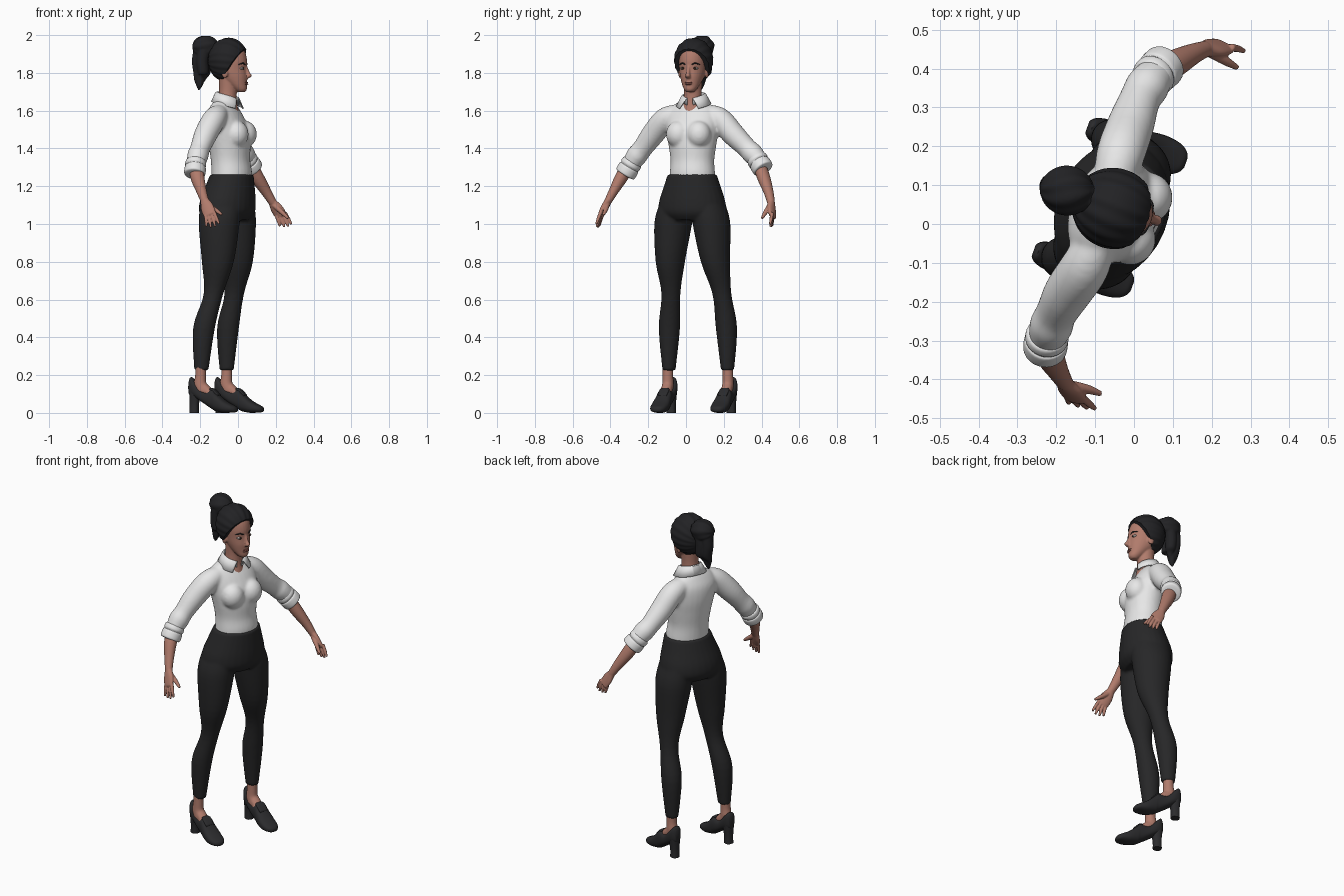
import bpy, bmesh, math
from mathutils import Vector, Matrix

if "Cube" in bpy.data.objects:
    bpy.data.objects.remove(bpy.data.objects["Cube"])

Z = Vector((0, 0, 1))


def material(name, r, g, b):
    m = bpy.data.materials.new(name)
    m.use_nodes = True
    m.diffuse_color = (r, g, b, 1)
    m.node_tree.nodes["Principled BSDF"].inputs["Base Color"].default_value = (r, g, b, 1)
    return m


SKIN = material("skin", .44, .2, .15)
HAIR = material("black hair", .016, .016, .018)
SHIRT = material("white cloth", .8, .8, .8)
TROUSER = material("charcoal cloth", .02, .02, .021)
SHOE = material("black leather", .024, .024, .026)
LIP = material("lip", .3, .1, .08)
EYE = material("eye white", .6, .55, .52)
IRIS = material("dark brown", .03, .015, .01)


class Frame:
    """Local forward / left / up frame turned about z."""
    def __init__(self, x, y, yaw):
        self.o = Vector((x, y, 0))
        self.rot = Matrix.Rotation(math.radians(yaw), 4, 'Z')
        self.f = self.rot @ Vector((1, 0, 0))
        self.s = self.rot @ Vector((0, 1, 0))

    def at(self, f, s, z):
        return self.o + self.f * f + self.s * s + Z * z


BODY = Frame(-.04, .035, -22)
HEAD = Frame(-.04, .037, -16)


def tube(bm, rings, axes=None, seg=28, steps=5, sq=1.0):
    """Closed smooth loft; each ring is (centre, radius a, radius b)."""
    keys = [[*c, a, b] for c, a, b in rings]
    rows = []
    for i in range(len(keys) - 1):
        p0, p1, p2 = keys[max(i - 1, 0)], keys[i], keys[i + 1]
        p3 = keys[min(i + 2, len(keys) - 1)]
        for k in range(steps):
            t = k / steps
            rows.append([b + .5 * t * (c - a + t * (2*a - 5*b + 4*c - d + t * (3*(b - c) + d - a)))
                         for a, b, c, d in zip(p0, p1, p2, p3)])
    rows.append(keys[-1])
    loops = []
    for i, r in enumerate(rows):
        c = Vector(r[:3])
        if axes:
            a, b = axes
        else:
            tan = (Vector(rows[min(i + 1, len(rows) - 1)][:3]) - Vector(rows[max(i - 1, 0)][:3])).normalized()
            a = (BODY.f - tan * BODY.f.dot(tan)).normalized()
            b = tan.cross(a)
        loop = []
        for k in range(seg):
            u, v = math.cos(math.tau * k / seg), math.sin(math.tau * k / seg)
            u, v = (math.copysign(abs(w) ** sq, w) for w in (u, v))
            loop.append(bm.verts.new(c + a * u * max(r[3], .001) + b * v * max(r[4], .001)))
        loops.append(loop)
    for p, q in zip(loops, loops[1:]):
        for k in range(seg):
            bm.faces.new((p[k], p[(k + 1) % seg], q[(k + 1) % seg], q[k]))
    bm.faces.new(loops[0][::-1])
    bm.faces.new(loops[-1])


def ball(bm, c, radii, frame=BODY, seg=24):
    m = Matrix.Translation(c) @ frame.rot @ Matrix.Diagonal((*radii, 1))
    return bmesh.ops.create_uvsphere(bm, u_segments=seg, v_segments=seg // 2, radius=1, matrix=m)["verts"]


def finish(bm, name, mat, voxel=0, smooth=3):
    bmesh.ops.recalc_face_normals(bm, faces=bm.faces)
    me = bpy.data.meshes.new(name)
    bm.to_mesh(me)
    bm.free()
    ob = bpy.data.objects.new(name, me)
    bpy.context.collection.objects.link(ob)
    me.materials.append(mat)
    if voxel:
        r = ob.modifiers.new("merge", 'REMESH')
        r.mode, r.voxel_size, r.use_smooth_shade = 'VOXEL', voxel, True
        s = ob.modifiers.new("soften", 'SMOOTH')
        s.factor, s.iterations = .5, smooth
    bpy.ops.object.select_all(action='DESELECT')
    ob.select_set(True)
    bpy.context.view_layer.objects.active = ob
    if voxel:
        bpy.ops.object.shade_smooth()
    else:
        bpy.ops.object.shade_smooth_by_angle(angle=math.radians(50))
    return ob


V = lambda x, y, z: Vector((x, y, z))
UP = (BODY.f, BODY.s)

# Shirt: torso, bust and sleeves merged into one cloth surface
SLEEVES = {
    "left": [(V(-.055, .1, 1.585), .05), (V(-.035, .178, 1.555), .062), (V(-.01, .25, 1.475), .061),
             (V(.015, .32, 1.405), .053), (V(.035, .355, 1.37), .056), (V(.06, .39, 1.33), .046)],
    "right": [(V(-.095, -.035, 1.585), .05), (V(-.125, -.108, 1.555), .062), (V(-.17, -.175, 1.475), .061),
              (V(-.2, -.23, 1.4), .053), (V(-.213, -.262, 1.36), .056), (V(-.225, -.295, 1.31), .046)]}
bm = bmesh.new()
tube(bm, [(V(x, .034, z), a, b) for z, x, a, b in (
    (1.2, -.035, .1, .125), (1.27, -.033, .105, .122), (1.34, -.04, .102, .118), (1.42, -.045, .108, .13),
    (1.5, -.055, .108, .143), (1.57, -.07, .09, .145), (1.62, -.075, .065, .115), (1.655, -.075, .045, .06))], UP)
for s in (-.058, .058):
    ball(bm, BODY.at(.058, s, 1.475), (.064, .066, .072))
for pts in SLEEVES.values():
    tube(bm, [(c, r, r) for c, r in pts])
finish(bm, "shirt", SHIRT, .008, 6)

# Rolled cuffs
for side, a, b in (("left", V(.04, .37, 1.352), V(.082, .412, 1.287)),
                   ("right", V(-.222, -.28, 1.335), V(-.23, -.325, 1.26))):
    bm = bmesh.new()
    tube(bm, [(a.lerp(b, t), r, r) for t, r in (
        (0, .04), (.08, .053), (.3, .056), (.42, .051), (.5, .056), (.8, .057), (.95, .053), (1, .036))], steps=4)
    finish(bm, side + "_cuff", SHIRT)

# Folded collar, open at the front
bm = bmesh.new()
rows = []
N = 40
for i in range(N + 1):
    t = i / N
    front = abs(2 * t - 1)
    row = []
    for gap, ra, rb, zb, zf in ((16, .05, .052, 1.66, 1.63), (14, .055, .056, 1.702, 1.665),
                                (20, .064, .066, 1.7, 1.66), (36, .087, .094, 1.652, 1.612)):
        ang = math.radians(gap + (360 - 2 * gap) * t)
        p = BODY.at(-.016 + ra * math.cos(ang), rb * math.sin(ang), zb + (zf - zb) * front ** 1.5)
        row.append(bm.verts.new(p))
    rows.append(row)
for p, q in zip(rows, rows[1:]):
    for k in range(3):
        bm.faces.new((p[k], q[k], q[k + 1], p[k + 1]))
ob = finish(bm, "collar", SHIRT)
ob.modifiers.new("thickness", 'SOLIDIFY').thickness = .006

# Trousers: hips and both legs merged
bm = bmesh.new()
tube(bm, [(V(x, .033, z), a, b) for z, x, a, b in (
    (1.262, -.033, .112, .133), (1.2, -.042, .126, .154), (1.12, -.054, .142, .18),
    (1.06, -.058, .14, .182), (1.02, -.058, .11, .14))], UP)
LEGS = {
    "left": ((1.1, -.02, .118), (1, -.013, .135), (.8, -.006, .156), (.63, -.02, .19), (.45, -.053, .214), (.225, -.06, .22)),
    "right": ((1.1, -.092, -.05), (1, -.1, -.068), (.8, -.107, -.083), (.63, -.13, -.08), (.45, -.18, -.088), (.225, -.194, -.09))}
GIRTH = ((.11, .09), (.11, .098), (.086, .076), (.052, .05), (.058, .056), (.038, .034))
for pts in LEGS.values():
    tube(bm, [(V(x, y, z), *g) for (z, x, y), g in zip(pts, GIRTH)], UP)
finish(bm, "trousers", TROUSER, .008, 3)

# Feet and heeled loafers
SOLE = ((0, .016, .1, .17), (.012, .028, .088, .19), (.04, .036, .078, .165), (.085, .037, .05, .122),
        (.135, .041, .018, .128), (.155, .044, .008, .108), (.2, .048, 0, .068), (.24, .042, .002, .045),
        (.262, .028, .004, .034), (.27, .012, .01, .024))
for side, x, y in (("left", -.12, .25), ("right", -.258, -.068)):
    fr = Frame(x, y, -20)
    bm = bmesh.new()
    tube(bm, [(fr.at(u, -.006, z), a, b) for u, z, a, b in (
        (.066, .27, .03, .028), (.066, .2, .029, .028), (.064, .15, .036, .03), (.085, .11, .05, .03))],
        (fr.f, fr.s))
    tube(bm, [(fr.at(u, -.004, z), a, b) for u, z, a, b in (
        (.05, .14, .03, .026), (.09, .125, .036, .03), (.14, .085, .03, .03))], (Z, fr.s))
    finish(bm, side + "_foot", SKIN, .006)
    bm = bmesh.new()
    tube(bm, [(fr.at(u, 0, (lo + hi) / 2), (hi - lo) / 2, w) for u, w, lo, hi in SOLE], (Z, fr.s), steps=4, sq=.8)
    # Raised tongue and block heel
    tube(bm, [(fr.at(u, 0, z), .01, w) for u, z, w in ((.118, .122, .022), (.14, .118, .027), (.17, .09, .025))], (Z, fr.s), sq=.7)
    tube(bm, [(fr.at(u, 0, z), a, b) for u, z, a, b in (
        (.028, 0, .024, .024), (.029, .05, .024, .024), (.034, .12, .032, .032))], (fr.f, fr.s), sq=.8)
    finish(bm, side + "_shoe", SHOE)

# Forearms and hands: (arm path), palm end, index and little finger ends, thumb
ARMS = {
    "left": ((V(.045, .375, 1.35), V(.1, .41, 1.25), V(.15, .437, 1.17), V(.183, .45, 1.115)), V(.228, .457, 1.045),
             (V(.25, .455, 1.06), V(.283, .445, .998)), (V(.203, .458, 1.042), V(.222, .455, .988)),
             (V(.19, .445, 1.1), V(.235, .42, 1.06), V(.266, .402, 1.03))),
    "right": ((V(-.224, -.29, 1.33), V(-.215, -.34, 1.25), V(-.195, -.38, 1.18), V(-.177, -.41, 1.125)), V(-.15, -.449, 1.052),
              (V(-.128, -.45, 1.066), V(-.1, -.475, 1.0)), (V(-.172, -.443, 1.05), V(-.168, -.46, .986)),
              (V(-.168, -.415, 1.11), V(-.12, -.425, 1.075), V(-.085, -.437, 1.05)))}
for side, (arm, palm, index, little, thumb) in ARMS.items():
    bm = bmesh.new()
    wrist = arm[-1]
    tube(bm, [(c, r, r * .92) for c, r in zip(arm, (.036, .037, .028, .022))])
    tube(bm, [(arm[2].lerp(wrist, .6), .022, .02), (wrist, .023, .019), (wrist.lerp(palm, .5), .035, .017),
              (palm, .034, .013), (palm + (palm - wrist) * .1, .025, .008)])
    for k in range(4):
        a, b = index[0].lerp(little[0], k / 3), index[1].lerp(little[1], k / 3)
        if k in (1, 2):
            b = b + (b - a) * .14
        bend = a.lerp(b, .5) + (palm - wrist) * .06
        tube(bm, [(a, .009, .01), (bend, .0085, .009), (b, .006, .006)], seg=12)
    tube(bm, [(c, r, r) for c, r in zip(thumb, (.014, .012, .007))], seg=12)
    finish(bm, side + "_forearm_and_hand", SKIN, .0035, 2)

# Head, nose, ears and neck
bm = bmesh.new()
tube(bm, [(HEAD.at(f, 0, z), a, b) for z, f, a, b in (
    (1.698, .06, .016, .018), (1.712, .054, .035, .032), (1.74, .036, .053, .048), (1.78, .012, .08, .063),
    (1.82, 0, .088, .071), (1.87, -.005, .094, .075), (1.92, -.01, .083, .069), (1.965, -.015, .045, .04))],
    (HEAD.f, HEAD.s))
tube(bm, [(HEAD.at(f, 0, z), a, b) for z, f, a, b in (
    (1.84, .082, .009, .008), (1.805, .094, .011, .009), (1.785, .103, .014, .014), (1.772, .092, .01, .012))],
    (HEAD.f, HEAD.s), seg=16)
ball(bm, HEAD.at(.08, 0, 1.744), (.014, .024, .011), HEAD)
for s in (-1, 1):
    ball(bm, HEAD.at(-.01, s * .074, 1.8), (.018, .009, .028), HEAD)
tube(bm, [(V(x, .036, z), r, r) for z, x, r in (
    (1.58, -.06, .07), (1.64, -.058, .053), (1.7, -.053, .047), (1.78, -.05, .052))], UP)
finish(bm, "head_and_neck", SKIN, .005, 2)

# Lips, eyes and brows
bm = bmesh.new()
for z, h in ((1.749, .0045), (1.741, .005)):
    ball(bm, HEAD.at(.086, 0, z), (.011, .021, h), HEAD)
finish(bm, "lips", LIP)
for side, s in (("left", 1), ("right", -1)):
    bm = bmesh.new()
    ball(bm, HEAD.at(.07, s * .034, 1.824), (.013, .015, .007), HEAD)
    finish(bm, side + "_eye", EYE)
    bm = bmesh.new()
    ball(bm, HEAD.at(.079, s * .033, 1.824), (.006, .007, .0068), HEAD)
    finish(bm, side + "_iris", IRIS)
    bm = bmesh.new()
    tube(bm, [(HEAD.at(f, s * w, z), r, r) for f, w, z, r in (
        (.086, .016, 1.844, .003), (.079, .036, 1.851, .004), (.062, .055, 1.844, .002))], seg=10)
    finish(bm, side + "_brow", HAIR)

# Combed hair cap, cut along the hairline
bm = bmesh.new()
mid = HEAD.at(-.012, 0, 1.868)
ball(bm, mid, (.107, .103, .117), HEAD, 96)
for v in bm.verts:
    d = v.co - mid
    ang = math.atan2(d.dot(HEAD.s), d.z + .02)
    v.co = mid + d * (1 + .016 * math.sin(17 * ang + 14 * d.dot(HEAD.f)))
cut = bmesh.ops.bisect_plane(bm, geom=bm.verts[:] + bm.edges[:] + bm.faces[:], plane_co=HEAD.at(.08, 0, 1.925),
                             plane_no=HEAD.f * .19 - Z * .125, clear_outer=True)
bmesh.ops.holes_fill(bm, edges=[e for e in bm.edges if e.is_boundary])
finish(bm, "hair_cap", HAIR)

# Bun and hanging ponytail with wavy locks
bm = bmesh.new()
mid = V(-.172, .086, 1.938)
for v in ball(bm, mid, (.07, .063, .06), HEAD, 64):
    d = v.co - mid
    v.co = mid + d * (1 + .035 * math.sin(7 * math.atan2(d.z, d.y) + 30 * d.x))
tube(bm, [(V(-.13, .07, 1.925), .04, .04), (V(-.1, .06, 1.915), .045, .045)])
for dx, dy, end in ((0, 0, 1.708), (.022, .02, 1.745), (.012, -.025, 1.76), (-.012, .012, 1.735)):
    tube(bm, [(V(-.19 + dx, .085 + dy, 1.92), .035, .035), (V(-.2 + dx, .085 + dy, 1.86), .032, .034),
              (V(-.196 + dx, .085 + dy, 1.8), .028, .03), (V(-.203 + dx, .08 + dy * .6, end + .03), .018, .018),
              (V(-.208 + dx, .08 + dy * .4, end), .003, .003)], UP, seg=16)
finish(bm, "ponytail", HAIR, .005, 2)
